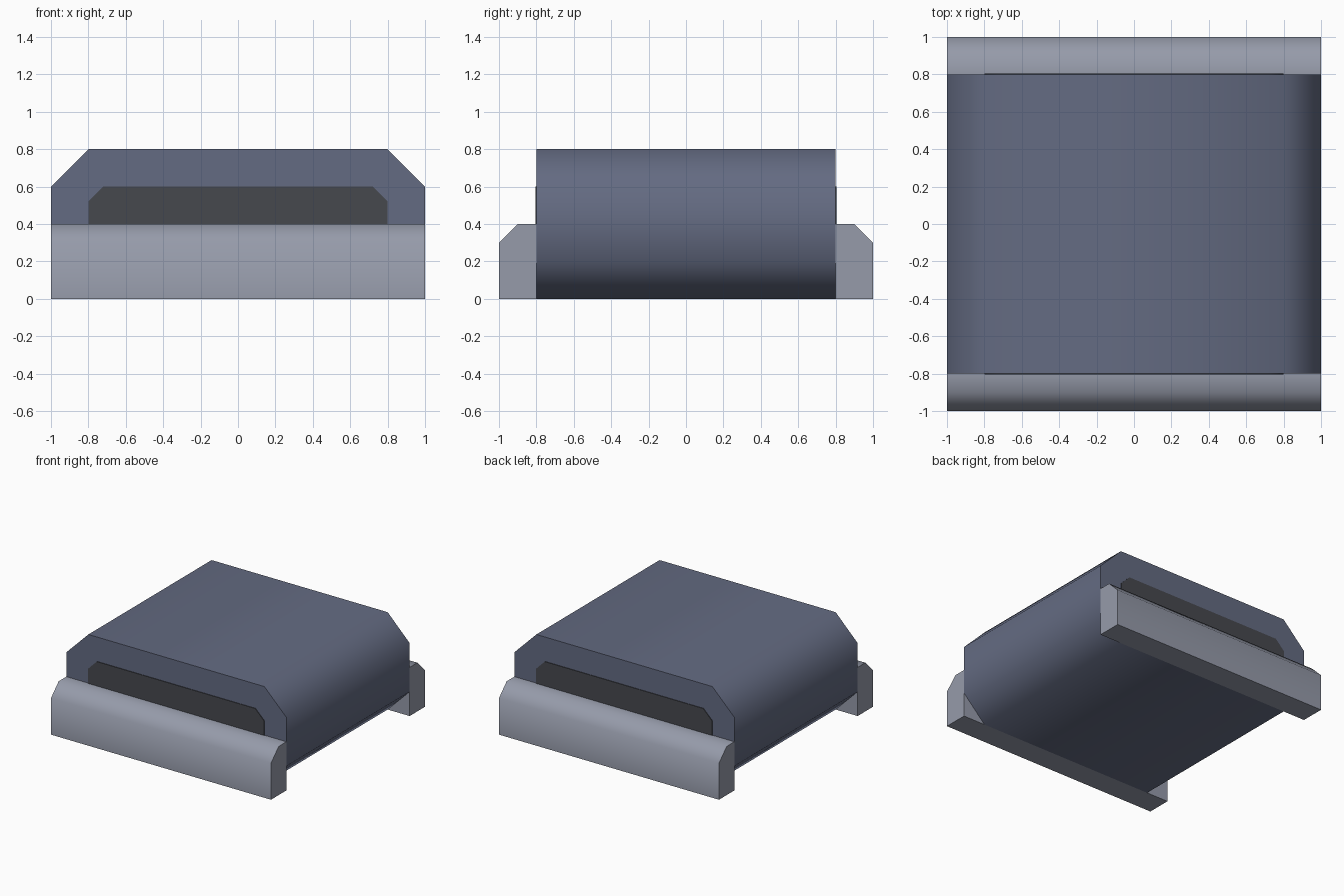
import bpy, bmesh
from math import radians

if "Cube" in bpy.data.objects:
    bpy.data.objects.remove(bpy.data.objects["Cube"])


def material(name, rgb):
    m = bpy.data.materials.new(name)
    m.diffuse_color = (*rgb, 1)
    m.use_nodes = True
    m.node_tree.nodes["Principled BSDF"].inputs["Base Color"].default_value = m.diffuse_color
    return m


def extrude(name, points, vec, mat):
    """Closed prism: planar loop of 3D points swept along vec."""
    bm = bmesh.new()
    face = bm.faces.new([bm.verts.new(p) for p in points])
    new = bmesh.ops.extrude_face_region(bm, geom=[face])["geom"]
    bmesh.ops.translate(bm, vec=vec, verts=[v for v in new if isinstance(v, bmesh.types.BMVert)])
    bmesh.ops.recalc_face_normals(bm, faces=bm.faces)
    mesh = bpy.data.meshes.new(name)
    bm.to_mesh(mesh)
    bm.free()
    mesh.materials.append(mat)
    ob = bpy.data.objects.new(name, mesh)
    bpy.context.collection.objects.link(ob)
    bpy.ops.object.select_all(action='DESELECT')
    ob.select_set(True)
    bpy.context.view_layer.objects.active = ob
    bpy.ops.object.shade_smooth_by_angle(angle=radians(50))
    return ob


def octagon(w, z0, z1, c, y):
    """Chamfered rectangle in the xz plane."""
    return [(-w + c, y, z0), (w - c, y, z0), (w, y, z0 + c), (w, y, z1 - c),
            (w - c, y, z1), (-w + c, y, z1), (-w, y, z1 - c), (-w, y, z0 + c)]


blue = material("body_blue", (0.127, 0.147, 0.223))
grey = material("rail_grey", (0.305, 0.328, 0.402))
dark = material("panel_dark", (0.061, 0.065, 0.076))

# Chamfered main body
extrude("body", octagon(1.0, 0.0, 0.8, 0.2, -0.8), (0, 1.6, 0), blue)

# Dark end panels and chamfered rails, front and back
rail = [(0.8, 0), (1.0, 0), (1.0, 0.3), (0.9, 0.4), (0.8, 0.4)]
for side, s in (("front", -1), ("back", 1)):
    extrude(side + "_panel", octagon(0.8, 0.2, 0.6, 0.08, s * 0.79), (0, s * 0.015, 0), dark)
    extrude(side + "_rail", [(-1, s * y, z) for y, z in rail], (2, 0, 0), grey)
